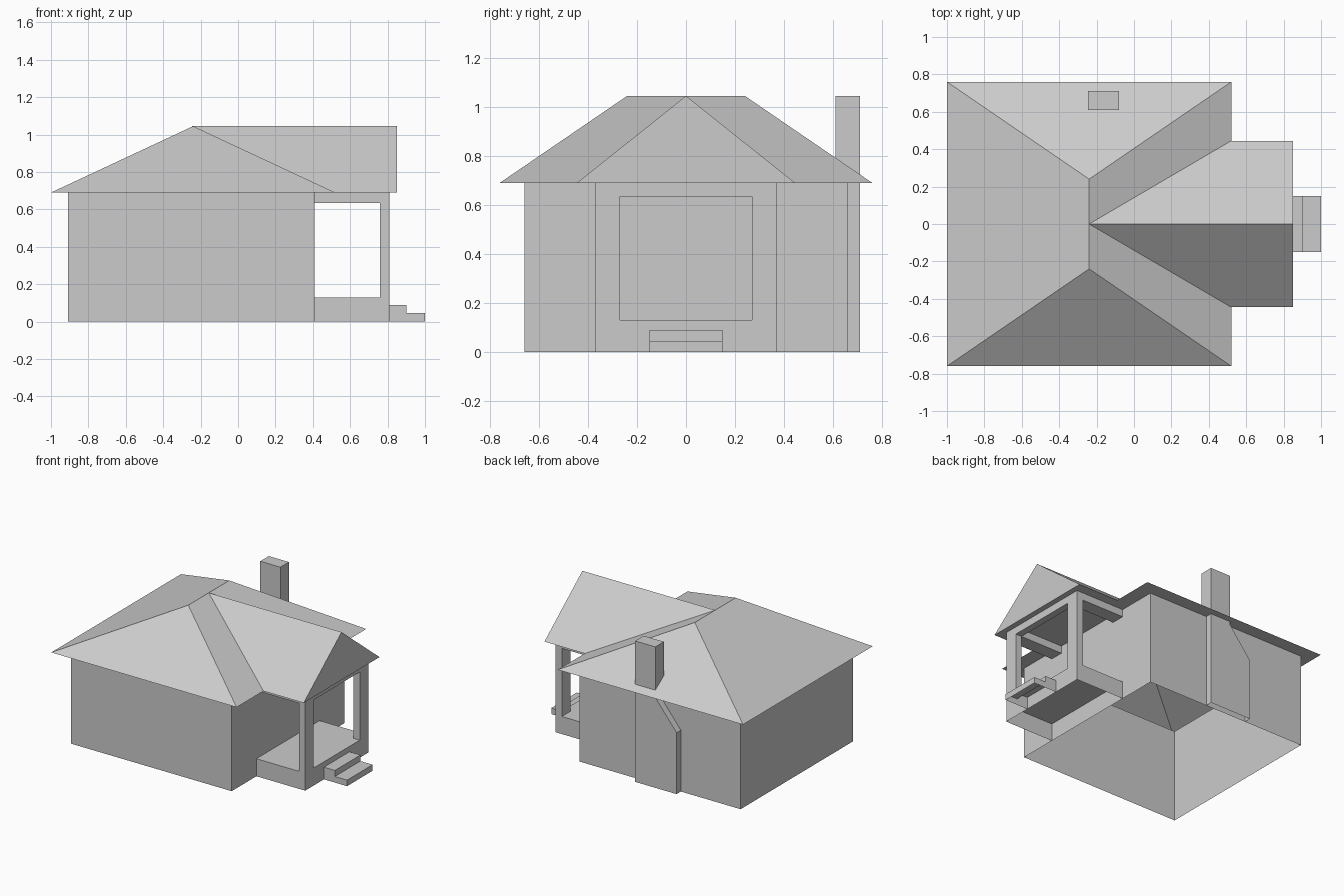
import bpy, bmesh

if "Cube" in bpy.data.objects:
    bpy.data.objects.remove(bpy.data.objects["Cube"])

EAVE, RIDGE, FLOOR, LINTEL = 0.69, 1.045, 0.13, 0.635


def make(name, bm):
    bmesh.ops.remove_doubles(bm, verts=bm.verts, dist=1e-5)
    bmesh.ops.recalc_face_normals(bm, faces=bm.faces)
    mesh = bpy.data.meshes.new(name)
    bm.to_mesh(mesh)
    bm.free()
    ob = bpy.data.objects.new(name, mesh)
    bpy.context.collection.objects.link(ob)
    return ob


def mirror_y(ob):
    mod = ob.modifiers.new("Mirror", 'MIRROR')
    mod.use_axis = (False, True, False)
    mod.use_clip = True
    return ob


def prism(name, profile, y0, y1, skip=()):
    """Extrude an x,z outline along y; skip lists the outline edges left open."""
    bm = bmesh.new()
    a = [bm.verts.new((x, y0, z)) for x, z in profile]
    b = [bm.verts.new((x, y1, z)) for x, z in profile]
    bm.faces.new(a)
    bm.faces.new(b[::-1])
    n = len(profile)
    for i in range(n):
        if i not in skip:
            j = (i + 1) % n
            bm.faces.new((a[j], a[i], b[i], b[j]))
    return make(name, bm)


def box(name, x0, x1, y0, y1, z0, z1, skip=()):
    # edge 0 is the bottom, 1 is +x, 2 is the top, 3 is -x
    return prism(name, [(x0, z0), (x1, z0), (x1, z1), (x0, z1)], y0, y1, skip)


# House walls: open shell under the roof
box("house_walls", -0.91, 0.41, -0.66, 0.66, 0, EAVE, skip=(0, 2))

# Roof: half of the hips, porch gable and soffit, mirrored across y
bm = bmesh.new()
A, B = (-1, 0.76, EAVE), (0.52, 0.76, EAVE)
C, D = (0.52, 0.445, EAVE), (0.85, 0.445, EAVE)
E, F = (0.85, 0, RIDGE), (0.85, 0, EAVE)
R, O, W = (-0.24, 0.24, RIDGE), (-0.24, 0, RIDGE), (-1, 0, EAVE)
soffit = (W, A, B, C, D, F, (0.41, 0, EAVE), (0.41, 0.66, EAVE),
          (-0.91, 0.66, EAVE), (-0.91, 0, EAVE))
for pts in ((B, A, R), (A, W, O, R), (C, B, R, O), (D, C, O, E), (F, D, E), soffit):
    bm.faces.new([bm.verts.new(p) for p in pts])
mirror_y(make("roof", bm))

# Porch: raised floor, corner pillars and beams
box("porch_base", 0.41, 0.81, -0.37, 0.37, 0, FLOOR, skip=(0, 3))
mirror_y(box("porch_pillars", 0.76, 0.81, 0.27, 0.37, FLOOR, LINTEL, skip=(0, 2)))
mirror_y(box("porch_side_beams", 0.41, 0.81, 0.27, 0.37, LINTEL, EAVE, skip=(2, 3)))
box("porch_front_beam", 0.76, 0.81, -0.27, 0.27, LINTEL, EAVE, skip=(2,))

# Entrance steps
prism("steps", [(0.81, 0), (1.0, 0), (1.0, 0.045), (0.90, 0.045), (0.90, 0.09), (0.81, 0.09)],
      -0.15, 0.15, skip=(0, 5))

# Chimney: shouldered breast on the back wall and stack through the roof
prism("chimney_breast", [(-0.42, 0), (-0.08, 0), (-0.08, EAVE), (-0.245, EAVE),
                         (-0.245, 0.67), (-0.42, 0.455)], 0.66, 0.71, skip=(0, 2))
box("chimney_stack", -0.245, -0.08, 0.61, 0.71, 0.72, RIDGE, skip=(0,))
